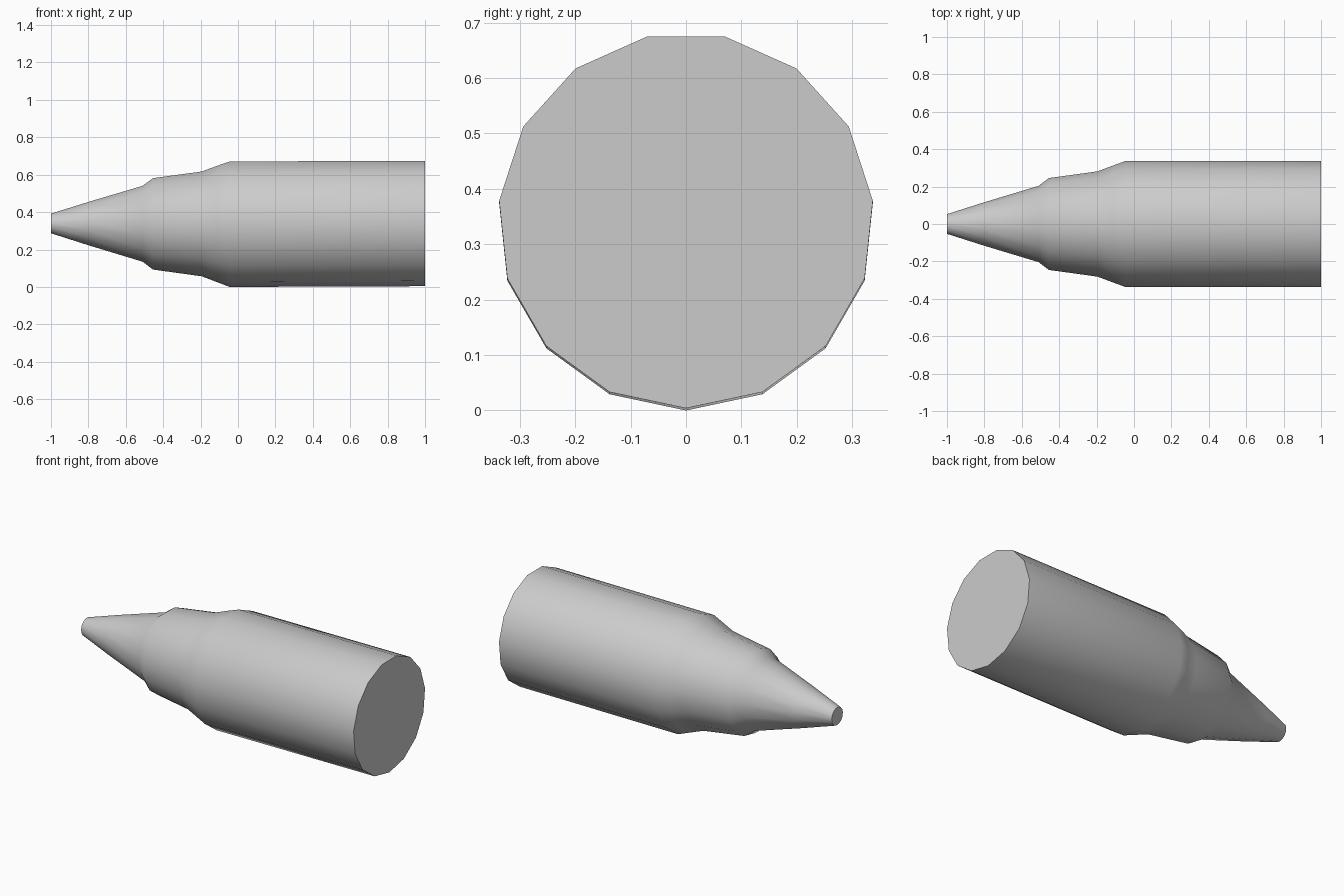
import bpy, bmesh, math

if "Cube" in bpy.data.objects:
    bpy.data.objects.remove(bpy.data.objects["Cube"])

SIDES = 15


def lathe(name, profile, cap_start, cap_end):
    """Closed 15-sided body along x from (x, radius, axis height) stations."""
    bm = bmesh.new()
    rings = []
    for x, r, zc in profile:
        ring = []
        for i in range(SIDES):
            a = 2 * math.pi * i / SIDES
            # first corner points straight down, flat side on top
            ring.append(bm.verts.new((x, r * math.sin(a), zc - r * math.cos(a))))
        rings.append(ring)
    for a, b in zip(rings, rings[1:]):
        for i in range(SIDES):
            j = (i + 1) % SIDES
            bm.faces.new((a[i], a[j], b[j], b[i]))
    if cap_start:
        bm.faces.new(rings[0])
    if cap_end:
        bm.faces.new(rings[-1])
    bmesh.ops.recalc_face_normals(bm, faces=bm.faces)
    mesh = bpy.data.meshes.new(name)
    bm.to_mesh(mesh)
    bm.free()
    obj = bpy.data.objects.new(name, mesh)
    bpy.context.collection.objects.link(obj)
    bpy.ops.object.select_all(action='DESELECT')
    obj.select_set(True)
    bpy.context.view_layer.objects.active = obj
    bpy.ops.object.shade_smooth_by_angle(angle=math.radians(42))
    return obj


# Tapered nose, stepped collar, shoulder and straight casing with flat ends
lathe("round_body", [
    (-1.0, 0.053, 0.340),
    (-0.80, 0.117, 0.340),
    (-0.51, 0.205, 0.340),
    (-0.455, 0.247, 0.340),
    (-0.195, 0.283, 0.340),
    (-0.11, 0.315, 0.340),
    (-0.045, 0.339, 0.339),
    (1.0, 0.339, 0.343),
], True, True)
